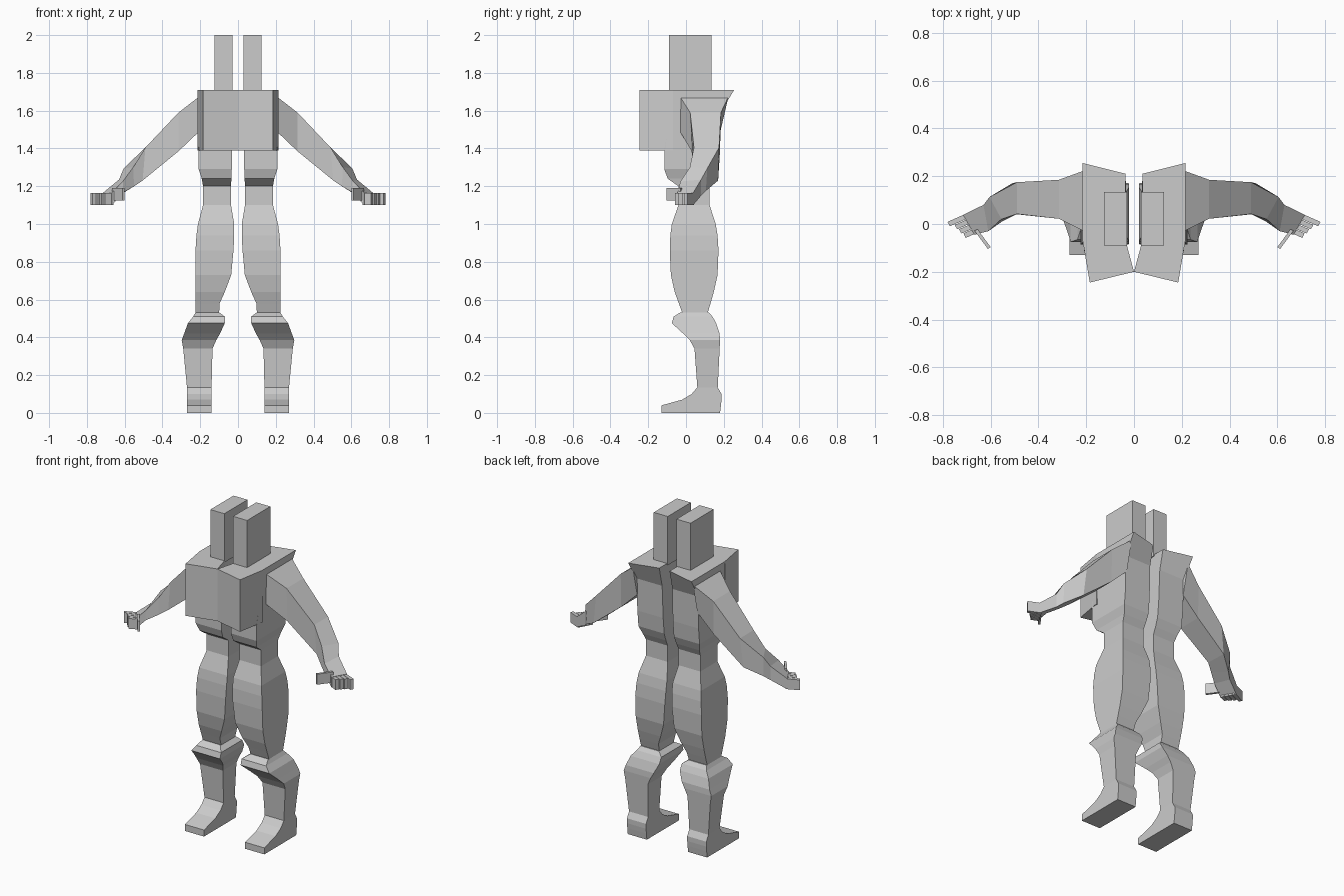
import bpy, bmesh
from mathutils import Vector

grey = bpy.data.materials.new("plain_grey")
grey.diffuse_color = (0.6, 0.6, 0.6, 1)


def loft(name, rings):
    """Skin a list of equal-length point rings, cap the ends, mirror across x."""
    bm = bmesh.new()
    loops = [[bm.verts.new(p) for p in ring] for ring in rings]
    n = len(loops[0])
    for a, b in zip(loops, loops[1:]):
        for i in range(n):
            j = (i + 1) % n
            bm.faces.new((a[i], a[j], b[j], b[i]))
    bm.faces.new(loops[0])
    bm.faces.new(loops[-1])
    bmesh.ops.recalc_face_normals(bm, faces=bm.faces)
    mesh = bpy.data.meshes.new(name)
    bm.to_mesh(mesh)
    bm.free()
    mesh.materials.append(grey)
    ob = bpy.data.objects.new(name, mesh)
    bpy.context.collection.objects.link(ob)
    mod = ob.modifiers.new("mirror", 'MIRROR')
    mod.use_mirror_merge = False
    return ob


def prism(name, plan, z0, z1):
    return loft(name, [[(x, y, z) for x, y in plan] for z in (z0, z1)])


def box_ring(z, x0, x1, y0, y1, y1_inner=None):
    return [(x0, y0, z), (x1, y0, z), (x1, y1, z),
            (x0, y1 if y1_inner is None else y1_inner, z)]


# Split head block
prism("head", [(.03, -.09), (.125, -.09), (.125, .135), (.03, .135)], 1.70, 2.0)

# Angled chest plate
prism("chest", [(0, -.2), (.185, -.245), (.215, -.07), (.035, -.07)], 1.39, 1.71)

# Torso with flared upper back, waist and thigh
loft("torso_and_thigh", [box_ring(*r) for r in (
    (1.71, .035, .215, -.07, .255, .21),
    (1.59, .035, .212, -.08, .182),
    (1.39, .033, .208, -.115, .175),
    (1.29, .033, .208, -.115, .165),
    (1.24, .035, .192, -.097, .145),
    (1.20, .037, .185, -.04, .125),
    (1.10, .037, .185, -.04, .125),
    (1.00, .02, .212, -.075, .157),
    (.94, .02, .22, -.083, .167),
    (.86, .024, .225, -.086, .172),
    (.73, .036, .225, -.08, .167),
    (.64, .07, .225, -.06, .147),
    (.58, .097, .225, -.038, .13),
    (.53, .10, .225, -.02, .115))])

# Knee, shin and foot
loft("shin_and_foot", [box_ring(*r) for r in (
    (.532, .10, .225, -.03, .12),
    (.51, .07, .237, -.065, .14),
    (.475, .07, .265, -.075, .16),
    (.42, .095, .285, -.015, .178),
    (.385, .115, .298, .02, .18),
    (.34, .135, .29, .045, .178),
    (.135, .14, .27, .06, .168),
    (.10, .14, .27, .03, .188),
    (.07, .14, .27, -.02, .188),
    (.04, .14, .27, -.13, .185),
    (0, .14, .27, -.13, .18))])

# Arm from shoulder to knuckles: back top, front top, front bottom, back bottom
loft("arm", [
    [(.205, .225, 1.675), (.205, -.032, 1.675), (.205, -.032, 1.49), (.205, .182, 1.49)],
    [(.315, .185, 1.59), (.315, .022, 1.59), (.315, .03, 1.385), (.315, .18, 1.385)],
    [(.49, .175, 1.405), (.49, .042, 1.405), (.505, .042, 1.23), (.51, .17, 1.23)],
    [(.605, .113, 1.295), (.555, .02, 1.30), (.55, .012, 1.20), (.60, .105, 1.175)],
    [(.63, .08, 1.235), (.61, -.03, 1.225), (.61, -.03, 1.165), (.63, .08, 1.15)],
    [(.715, .038, 1.165), (.668, -.045, 1.165), (.668, -.045, 1.10), (.715, .038, 1.10)]])

# Four fingers along the knuckle line
knuckle_a, knuckle_b = Vector((.715, .038)), Vector((.668, -.045))
reach = Vector((.914, -.406))
for i, length in enumerate((.072, .052, .045, .038)):
    p = knuckle_a.lerp(knuckle_b, i / 4)
    q = knuckle_a.lerp(knuckle_b, i / 4 + .22)
    back = reach * .01
    prism(f"finger_{i + 1}", [p - back, q - back, q + reach * length, p + reach * length],
          1.10, 1.163)

# Thin thumb
prism("thumb", [(.655, -.022), (.668, -.028), (.612, -.104), (.6, -.097)], 1.125, 1.19)
